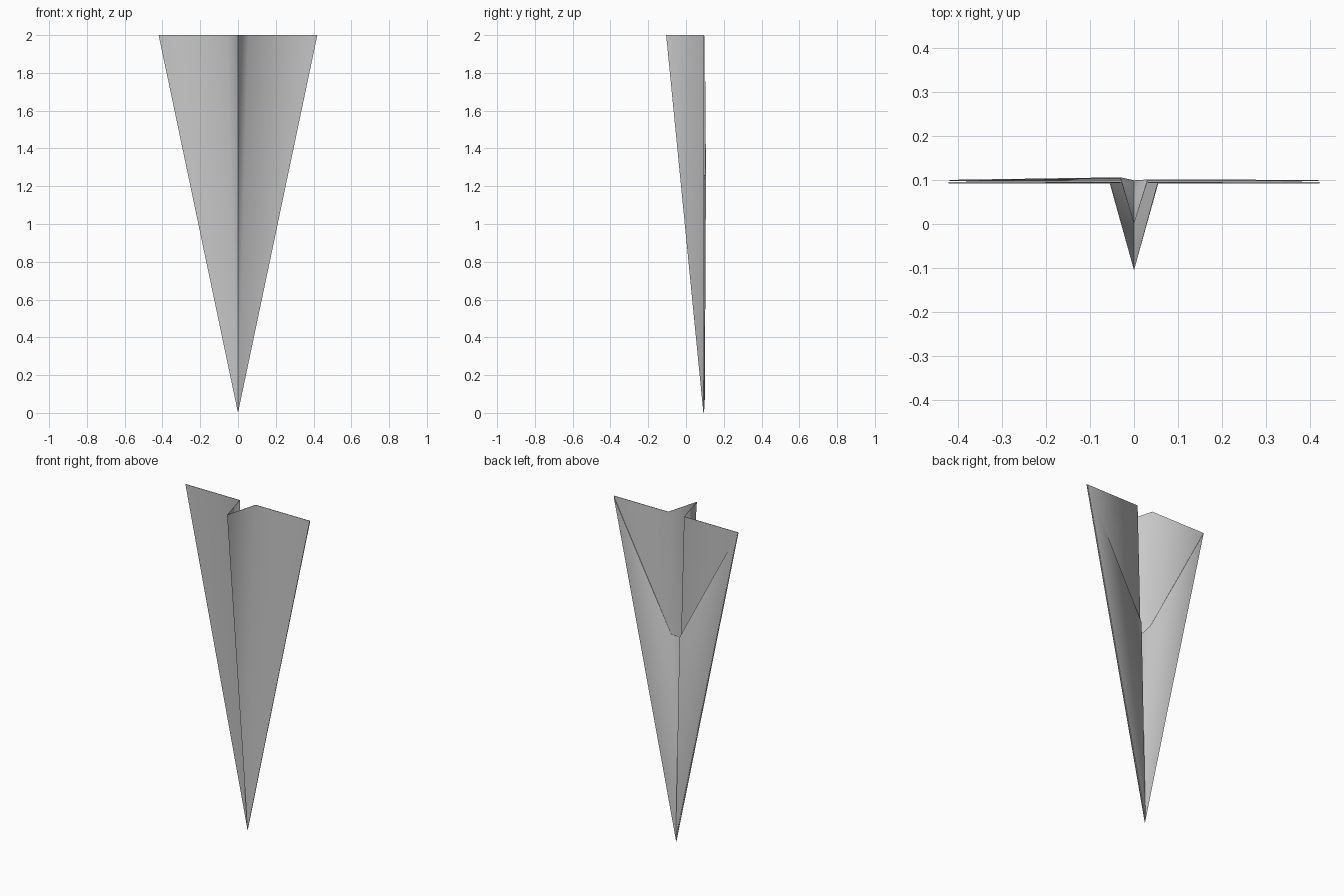
import bpy
import math

cube = bpy.data.objects.get("Cube")
if cube:
    bpy.data.objects.remove(cube, do_unlink=True)

# One plain paper colour
PAPER = (0.58, 0.58, 0.58, 1.0)
paper = bpy.data.materials.new("grey_paper")
paper.use_nodes = True
paper.diffuse_color = PAPER
bsdf = paper.node_tree.nodes["Principled BSDF"]
bsdf.inputs["Base Color"].default_value = PAPER
bsdf.inputs["Roughness"].default_value = 0.8


def folded_sheet(name, nose, rim, thickness):
    """Fan of creased panels from the nose to the rim points, given thickness."""
    mesh = bpy.data.meshes.new(name)
    faces = [(0, i + 1, i) for i in range(1, len(rim))]
    mesh.from_pydata([nose] + rim, [], faces)
    mesh.materials.append(paper)
    obj = bpy.data.objects.new(name, mesh)
    bpy.context.collection.objects.link(obj)
    bpy.ops.object.select_all(action="DESELECT")
    obj.select_set(True)
    bpy.context.view_layer.objects.active = obj
    solid = obj.modifiers.new("paper_thickness", "SOLIDIFY")
    solid.thickness = thickness
    solid.offset = -1
    bpy.ops.object.modifier_apply(modifier=solid.name)
    # Soft wing creases, sharp keel and paper edges
    bpy.ops.object.shade_smooth_by_angle(angle=math.radians(80))
    return obj


# Outer sheet: wing, keel wall, keel wall, wing
folded_sheet(
    "wings_and_keel",
    (0, 0.092, 0),
    [(-0.42, 0.092, 2), (-0.055, 0.092, 2), (0, -0.105, 2),
     (0.055, 0.092, 2), (0.42, 0.092, 2)],
    0.003)

# Inner folded layer: covers the nose half, its edge runs from wing tips to keel
folded_sheet(
    "inner_fold",
    (0, 0.096, 0.02),
    [(-0.418, 0.097, 1.995), (-0.031, 0.103, 1.26), (0, 0.0, 1.2),
     (0.031, 0.098, 1.26), (0.418, 0.097, 1.995)],
    0.003)
